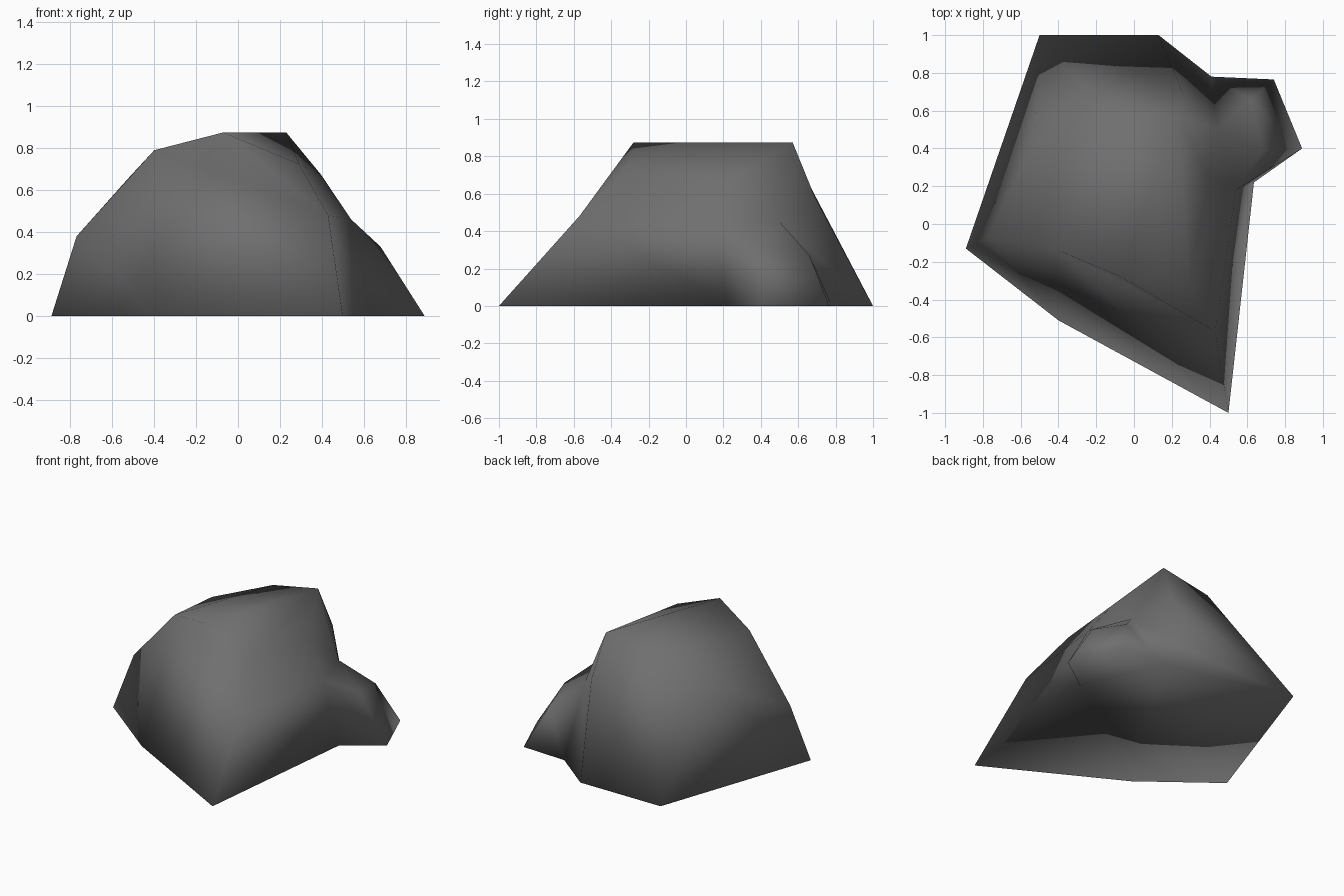
import bpy, bmesh

if "Cube" in bpy.data.objects:
    bpy.data.objects.remove(bpy.data.objects["Cube"])

# Ground outline and the shoulder point above each ground point
base = [(-.5, 1), (.13, 1), (.41, .78), (.74, .765), (.89, .4),
        (.635, .22), (.5, -1), (-.4, -.51), (-.89, -.13)]
shoulder = [(-.52, .45, .66), (.26, .69, .58), (.44, .5, .45), (.62, .66, .27), (.68, .39, .33),
            (.54, .18, .46), (.43, -.57, .48), (-.4, -.14, .79), (-.77, -.07, .38)]
# Crown points: back, summit, right, front right, front summit
crown = [(-.13, .58, .80), (.23, .57, .875), (.395, .25, .675),
         (.29, -.315, .725), (-.07, -.28, .875)]

bm = bmesh.new()
b = [bm.verts.new((x, y, 0)) for x, y in base]
s = [bm.verts.new(p) for p in shoulder]
c = [bm.verts.new(p) for p in crown]

# Lower walls: two facets per side, the spur tip split the other way
n = len(b)
for i in range(1, n):
    j = (i + 1) % n
    if i == 3:
        tris = [(b[i], b[j], s[i]), (b[j], s[j], s[i])]
    else:
        tris = [(b[i], b[j], s[j]), (b[i], s[j], s[i])]
    for t in tris:
        bm.faces.new(t)

# Back wall running up to the crown, and the underside
for f in [(b[0], b[1], s[1]), (b[0], s[1], c[0]), (b[0], c[0], s[0]), b]:
    bm.faces.new(f)

# Upper slopes, with the side spur closing on its saddle point
for f in [(s[1], c[1], c[0]), (s[1], s[2], c[1]), (s[2], s[3], s[4]),
          (s[2], s[4], s[5]), (s[2], s[5], c[2]), (s[2], c[2], c[1]),
          (s[5], s[6], c[3], c[2]), (s[6], c[4], c[3]), (s[6], s[7], c[4]),
          (s[7], s[8], s[0]), (s[0], c[0], s[7])]:
    bm.faces.new(f)

# Crown facets meeting at the summit ridge
for f in [(s[7], c[0], c[4]), (c[4], c[0], c[1]), (c[4], c[1], c[3]), (c[3], c[1], c[2])]:
    bm.faces.new(f)

bmesh.ops.triangulate(bm, faces=bm.faces[:])
bmesh.ops.recalc_face_normals(bm, faces=bm.faces[:])
for f in bm.faces:
    f.smooth = True

mesh = bpy.data.meshes.new("rock")
bm.to_mesh(mesh)
bm.free()
rock = bpy.data.objects.new("rock", mesh)
bpy.context.collection.objects.link(rock)

# Stone grey
stone = bpy.data.materials.new("stone grey")
stone.diffuse_color = (.16, .16, .16, 1)
stone.use_nodes = True
stone.node_tree.nodes["Principled BSDF"].inputs["Base Color"].default_value = stone.diffuse_color
mesh.materials.append(stone)
